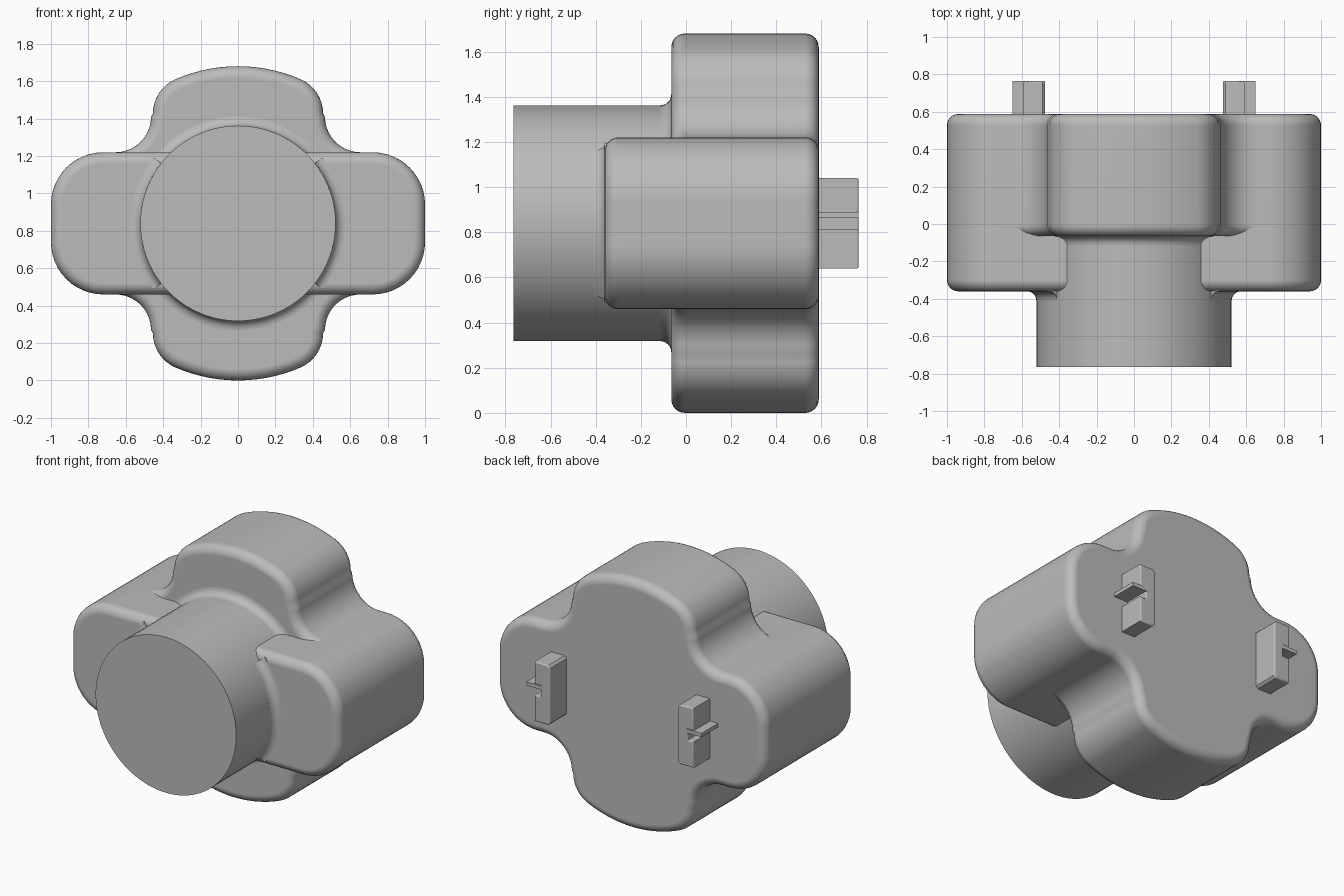
import bpy, bmesh
from math import sin, cos, radians, pi
from mathutils import Vector

cube = bpy.data.objects.get("Cube")
if cube:
    bpy.data.objects.remove(cube, do_unlink=True)

MID = 0.84      # height of the main axis
ROUND = 0.06    # rounding of the body's rims
FILLET = 0.05   # fillet around the collar

grey = bpy.data.materials.new("plain_grey")
grey.use_nodes = True
grey.diffuse_color = (0.5, 0.5, 0.5, 1)
grey.node_tree.nodes["Principled BSDF"].inputs["Base Color"].default_value = (0.5, 0.5, 0.5, 1)


def arc(cx, cz, r, a0, a1, n):
    angles = [radians(a0 + (a1 - a0) * i / n) for i in range(n + 1)]
    return [Vector((cx + r * cos(a), cz + r * sin(a))) for a in angles]


def four_way(quarter):
    """Mirror a first-quadrant outline into all four quadrants."""
    mirrored = [Vector((-p.x, p.y)) for p in reversed(quarter) if p.x > 1e-4]
    half = quarter + mirrored
    other = [-p for p in half]
    return half + other


def inset(points, d):
    """Move a counter-clockwise outline inwards by d."""
    result = []
    for i, p in enumerate(points):
        e1 = (p - points[i - 1]).normalized()
        e2 = (points[(i + 1) % len(points)] - p).normalized()
        n1, n2 = Vector((e1.y, -e1.x)), Vector((e2.y, -e2.x))
        result.append(p - (n1 + n2) * (d / (1 + n1.dot(n2))))
    return result


def finish(bm, name):
    bmesh.ops.recalc_face_normals(bm, faces=bm.faces)
    mesh = bpy.data.meshes.new(name)
    bm.to_mesh(mesh)
    bm.free()
    mesh.materials.append(grey)
    mesh.shade_smooth()
    mesh.set_sharp_from_angle(angle=radians(32))
    obj = bpy.data.objects.new(name, mesh)
    bpy.context.collection.objects.link(obj)
    mod = obj.modifiers.new("flat_caps", "WEIGHTED_NORMAL")
    mod.keep_sharp = True
    return obj


def skin(bm, loops, closed):
    """Join loops of vertices with quads, and cap the ends if not closed."""
    count = len(loops[0])
    pairs = list(zip(loops, loops[1:]))
    if closed:
        pairs.append((loops[-1], loops[0]))
    for a, b in pairs:
        for i in range(count):
            j = (i + 1) % count
            bm.faces.new((a[i], a[j], b[j], b[i]))
    if not closed:
        bm.faces.new(loops[0])
        bm.faces.new(loops[-1])


def extrude(name, outline, y0, y1, front=0, back=0, steps=6):
    """Extrude an x-z outline along y with rounded front and back rims."""
    rings = []
    for r, y, side in ((front, y0, 1), (back, y1, -1)):
        n = steps if r else 0
        part = []
        for i in range(n + 1):
            a = pi / 2 * i / max(n, 1)
            part.append((r * (1 - sin(a)), y + side * r * (1 - cos(a))))
        rings += part if side == 1 else part[::-1]
    bm = bmesh.new()
    loops = [[bm.verts.new((p.x, y, p.y + MID)) for p in inset(outline, d)] for d, y in rings]
    skin(bm, loops, False)
    return finish(bm, name)


def collar(name, radius, y, a0, a1, n):
    """Concave fillet swept around the barrel where it meets a face at y."""
    section = [Vector((radius - 0.02, y + 0.02)), Vector((radius - 0.02, y - FILLET))]
    section += arc(radius + FILLET, y - FILLET, FILLET, 180, 90, 6)
    section.append(Vector((radius + FILLET, y + 0.02)))
    full = a1 - a0 == 360
    bm = bmesh.new()
    loops = []
    for i in range(n if full else n + 1):
        a = radians(a0 + (a1 - a0) * i / n)
        loops.append([bm.verts.new((p.x * cos(a), p.y, MID + p.x * sin(a))) for p in section])
    skin(bm, loops, full)
    return finish(bm, name)


# Cross-shaped body: arm corner, concave blend, lobe shoulder, crown
corner = arc(0.72, 0.1, 0.28, 0, 90, 12)
lobe = arc(0.655, 0.57, 0.19, 270, 180, 10) + arc(0.255, 0.587, 0.2, 0, 66.5, 8)
crown = arc(0, 0, MID, 70, 90, 6)
extrude("body", four_way(corner + lobe + crown), -0.065, 0.588, ROUND, ROUND)

# Side arms reaching further forward
extrude("side_arms", four_way(corner), -0.36, 0.02, ROUND)

# Front barrel and its fillets
BARREL = 0.522
extrude("barrel", arc(0, 0, BARREL, 0, 360, 96)[:-1], -0.765, 0.1)
collar("body_collar", BARREL, -0.065, 0, 360, 96)
for side, turn in (("left", 0), ("right", 180)):
    collar(side + "_arm_collar", BARREL, -0.36, turn - 38, turn + 38, 24)

# Rear prongs: notched blade with a thin fin pointing outwards
blade = [(0.49, -0.2), (0.59, -0.2), (0.59, -0.025), (0.545, -0.025), (0.545, 0.05),
         (0.59, 0.05), (0.59, 0.2), (0.49, 0.2), (0.475, 0.185), (0.475, -0.185)]
fin = [(0.53, 0.025), (0.65, 0.025), (0.65, 0.05), (0.53, 0.05)]
for side, s in (("left", 1), ("right", -1)):
    for part, shape, rim in (("blade", blade, 0.01), ("fin", fin, 0)):
        outline = [Vector((s * x, z)) for x, z in shape][::s]
        extrude(f"{side}_prong_{part}", outline, 0.56, 0.765, 0, rim, 3)
